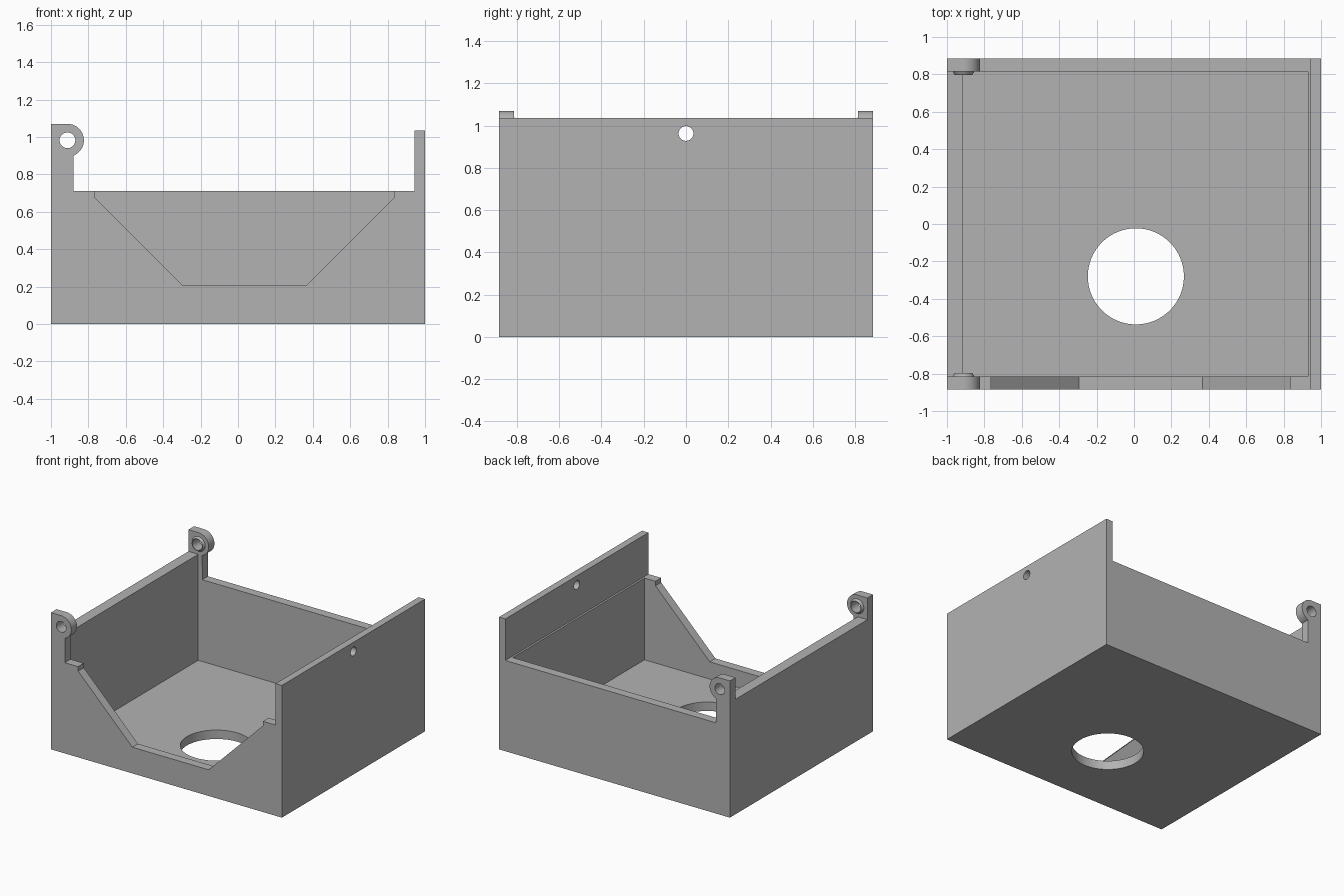
import bpy, bmesh
from math import sin, cos, radians, pi
from mathutils import Matrix

cube = bpy.data.objects.get("Cube")
if cube:
    bpy.data.objects.remove(cube, do_unlink=True)

grey = bpy.data.materials.new("plain grey")
grey.use_nodes = True
colour = (0.45, 0.45, 0.45, 1)
grey.diffuse_color = colour
grey.node_tree.nodes["Principled BSDF"].inputs["Base Color"].default_value = colour

HALF_Y, WALL = 0.885, 0.07
INNER_Y = HALF_Y - WALL
LUG_X, LUG_Z, LUG_R = -0.912, 0.982, 0.088


def finish(name, bm):
    bmesh.ops.recalc_face_normals(bm, faces=bm.faces)
    mesh = bpy.data.meshes.new(name)
    bm.to_mesh(mesh)
    bm.free()
    mesh.materials.append(grey)
    obj = bpy.data.objects.new(name, mesh)
    bpy.context.collection.objects.link(obj)
    return obj


def prism(name, profile, y0, y1):
    """Extrude an x-z profile along y."""
    bm = bmesh.new()
    face = bm.faces.new([bm.verts.new((x, y0, z)) for x, z in profile])
    new = bmesh.ops.extrude_face_region(bm, geom=[face])["geom"]
    verts = [v for v in new if isinstance(v, bmesh.types.BMVert)]
    bmesh.ops.translate(bm, verts=verts, vec=(0, y1 - y0, 0))
    return finish(name, bm)


def cylinder(name, centre, axis, r1, r2, depth):
    turn = {"X": Matrix.Rotation(pi / 2, 4, "Y"),
            "Y": Matrix.Rotation(-pi / 2, 4, "X"),
            "Z": Matrix.Identity(4)}[axis]
    bm = bmesh.new()
    bmesh.ops.create_cone(bm, cap_ends=True, segments=64, radius1=r1, radius2=r2,
                          depth=depth, matrix=Matrix.Translation(centre) @ turn)
    return finish(name, bm)


def combine(body, tool, operation):
    tool.hide_render = True
    mod = body.modifiers.new(tool.name, "BOOLEAN")
    mod.operation, mod.object, mod.solver = operation, tool, "EXACT"
    bpy.context.view_layer.objects.active = body
    bpy.ops.object.modifier_apply(modifier=mod.name)
    bpy.data.objects.remove(tool, do_unlink=True)


# Outer silhouette, with the rounded hinge lug on one side and tall wall on the other
arc = [(LUG_X + LUG_R * cos(radians(a)), LUG_Z + LUG_R * sin(radians(a)))
       for a in range(-69, 91, 3)]
outline = [(-1, 0), (1, 0), (1, 1.035), (0.945, 1.035), (0.945, 0.71),
           (-0.88, 0.71)] + arc + [(-1, LUG_Z + LUG_R)]
body = prism("open_box", outline, -HALF_Y, HALF_Y)

# Cavity, which also lowers the hinge side wall between the lugs
cavity = [(-0.915, WALL), (0.93, WALL), (0.93, 0.71), (0.945, 0.71), (0.945, 1.2),
          (-1.1, 1.2), (-1.1, 0.90), (-0.915, 0.90)]
combine(body, prism("cavity", cavity, -INNER_Y, INNER_Y), "DIFFERENCE")

# Trapezoid opening in the front wall
notch = [(-0.765, 0.8), (-0.765, 0.675), (-0.295, 0.205),
         (0.365, 0.205), (0.835, 0.675), (0.835, 0.8)]
combine(body, prism("front_notch", notch, -1, -0.8), "DIFFERENCE")

# Round holes in the floor and tall wall
combine(body, cylinder("floor_hole", (0.01, -0.28, 0), "Z", 0.257, 0.257, 0.4), "DIFFERENCE")
combine(body, cylinder("latch_hole", (1, 0, 0.963), "X", 0.035, 0.035, 0.3), "DIFFERENCE")

# Tapered bosses on the inner faces of the lugs, then the pin hole through them
for side in (-1, 1):
    wide, narrow = 0.062, 0.047
    radii = (wide, narrow) if side < 0 else (narrow, wide)
    boss = cylinder("lug_boss", (LUG_X, side * (INNER_Y - 0.005), LUG_Z), "Y", *radii, 0.026)
    combine(body, boss, "UNION")
combine(body, cylinder("pin_hole", (LUG_X, 0, LUG_Z), "Y", 0.042, 0.042, 2.2), "DIFFERENCE")

# Smooth the round surfaces only
bpy.ops.object.select_all(action="DESELECT")
body.select_set(True)
bpy.context.view_layer.objects.active = body
bpy.ops.object.shade_smooth_by_angle(angle=radians(25))
